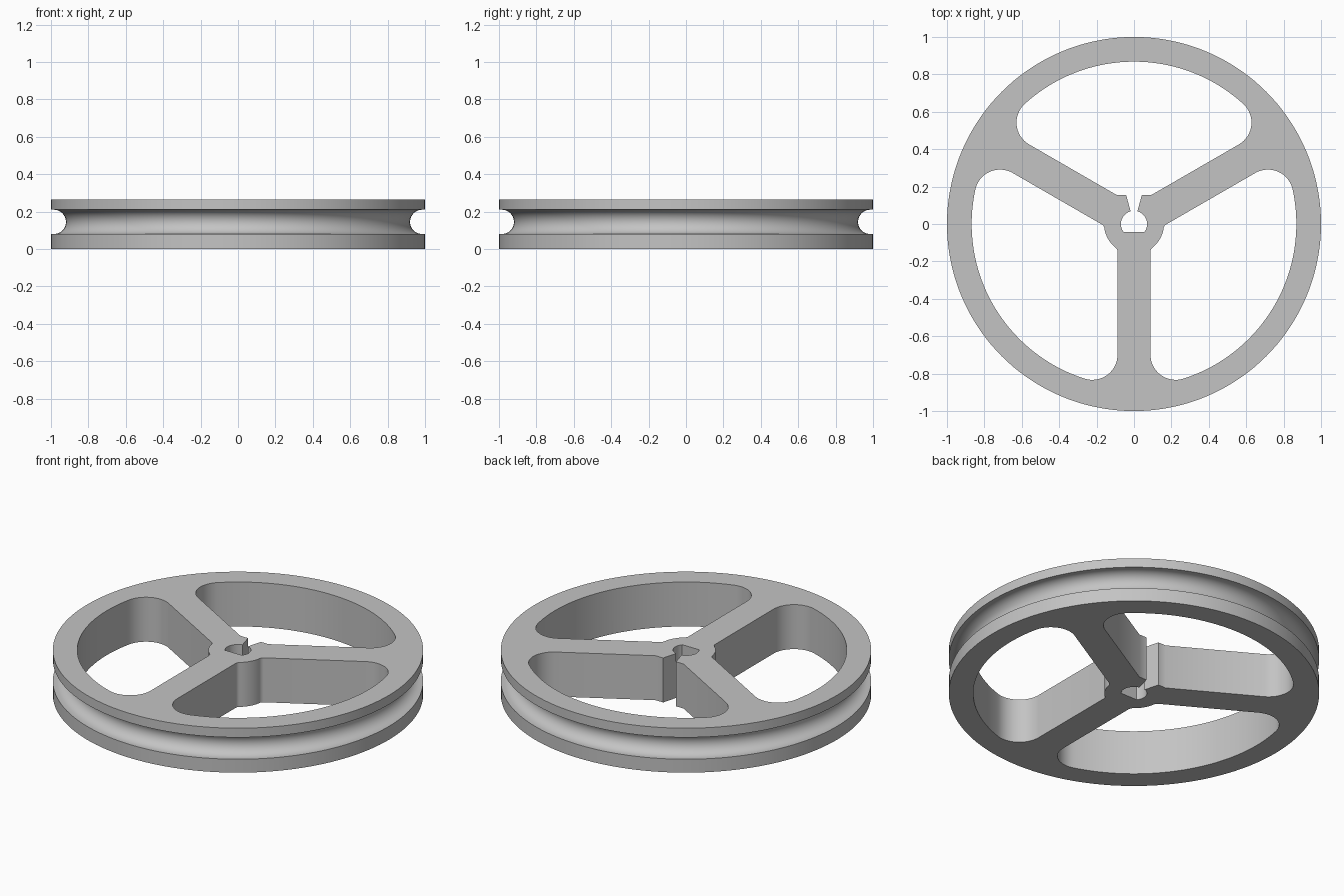
import bpy, bmesh
from math import cos, sin, pi, radians, sqrt, atan2, asin
from mathutils import Matrix, Vector

if "Cube" in bpy.data.objects:
    bpy.data.objects.remove(bpy.data.objects["Cube"], do_unlink=True)

HEIGHT = 0.265
WINDOW_R = 0.868      # inner radius of the rim
SPOKE = 0.088         # half width of a spoke
HUB_R = 0.16
BORE_R = 0.07
FLAT_Y = 0.155        # flat end of the clamp ears

grey = bpy.data.materials.new("plain grey")
grey.use_nodes = True
colour = (0.55, 0.55, 0.55, 1)
grey.diffuse_color = colour
grey.node_tree.nodes["Principled BSDF"].inputs["Base Color"].default_value = colour


def arc(cx, cy, r, a, b, n):
    return [(cx + r * cos(a + (b - a) * i / n), cy + r * sin(a + (b - a) * i / n))
            for i in range(n + 1)]


def make_object(name, bm):
    bmesh.ops.recalc_face_normals(bm, faces=bm.faces)
    mesh = bpy.data.meshes.new(name)
    bm.to_mesh(mesh)
    bm.free()
    mesh.materials.append(grey)
    ob = bpy.data.objects.new(name, mesh)
    bpy.context.collection.objects.link(ob)
    return ob


def prism(name, outline, angle=0):
    """Extrude an outline right through the wheel, turned about z."""
    bm = bmesh.new()
    face = bm.faces.new([bm.verts.new((x, y, -0.1)) for x, y in outline])
    ext = bmesh.ops.extrude_face_region(bm, geom=[face])
    top = [v for v in ext["geom"] if isinstance(v, bmesh.types.BMVert)]
    bmesh.ops.translate(bm, verts=top, vec=(0, 0, HEIGHT + 0.2))
    bmesh.ops.transform(bm, matrix=Matrix.Rotation(angle, 4, "Z"), verts=bm.verts)
    ob = make_object(name, bm)
    ob.hide_render = True
    return ob


def fillet(hub_dist, r):
    """Centre of a corner round that touches the spoke edge."""
    off = SPOKE + r
    along = sqrt(hub_dist ** 2 - off ** 2)
    ang = -pi / 3 + atan2(off, along)
    return hub_dist * cos(ang), hub_dist * sin(ang), ang


def window_outline(flat):
    """Opening between two spokes at +-60 degrees, symmetric about x."""
    side = radians(-150)
    if flat:
        t = (FLAT_Y - SPOKE * cos(pi / 6)) * 2
        half = [(FLAT_Y, -t * sin(pi / 3) + SPOKE / 2)]
    else:
        r = 0.03
        cx, cy, ang = fillet(HUB_R + r, r)
        half = arc(0, 0, HUB_R, 0, ang, 8)[:-1]
        half += arc(cx, cy, r, ang + pi, -side + pi / 3, 6)
    r = 0.135
    cx, cy, ang = fillet(WINDOW_R - r, r)
    half += arc(cx, cy, r, side, ang, 16)
    half += arc(0, 0, WINDOW_R, ang, 0, 24)[1:]
    mirror = [(x, -y) for x, y in reversed(half) if abs(y) > 1e-6]
    return half + mirror


# Pulley body: grooved profile turned about the axis
profile = [(0, 0), (1, 0), (1, 0.08)]
profile += arc(0.985, 0.145, 0.065, -pi / 2, -3 * pi / 2, 20)
profile += [(1, 0.21), (1, HEIGHT), (0, HEIGHT)]
bm = bmesh.new()
pts = [bm.verts.new((x, 0, z)) for x, z in profile]
edges = [bm.edges.new(p) for p in zip(pts, pts[1:])]
bmesh.ops.spin(bm, geom=pts + edges, cent=(0, 0, 0), axis=(0, 0, 1),
               angle=2 * pi, steps=144, use_duplicate=False)
bmesh.ops.remove_doubles(bm, verts=bm.verts, dist=1e-4)
# Turn the two end discs into single flat faces
for z in (0, HEIGHT):
    hub = [v for v in bm.verts if (v.co - Vector((0, 0, z))).length < 1e-4]
    bmesh.ops.dissolve_verts(bm, verts=hub)
wheel = make_object("pulley_wheel", bm)

# Three windows; the one at the back ends in the flat clamp ears
cutters = [prism("window_cutter", window_outline(a == 90), radians(a))
           for a in (90, -30, -150)]

# D-shaped shaft bore with a flared clamp slit
low = asin(0.043 / BORE_R)
slit = radians(75)
right = arc(0, 0, BORE_R, -low, slit, 20) + [(0.042, FLAT_Y), (0.053, 0.2)]
keyhole = right + [(-x, y) for x, y in reversed(right)]
cutters.append(prism("bore_cutter", keyhole))

bpy.context.view_layer.objects.active = wheel
for cutter in cutters:
    mod = wheel.modifiers.new("cut", "BOOLEAN")
    mod.operation = "DIFFERENCE"
    mod.solver = "EXACT"
    mod.object = cutter
    bpy.ops.object.modifier_apply(modifier=mod.name)
    bpy.data.objects.remove(cutter, do_unlink=True)

bpy.ops.object.select_all(action="DESELECT")
wheel.select_set(True)
bpy.ops.object.shade_smooth_by_angle(angle=radians(30))
